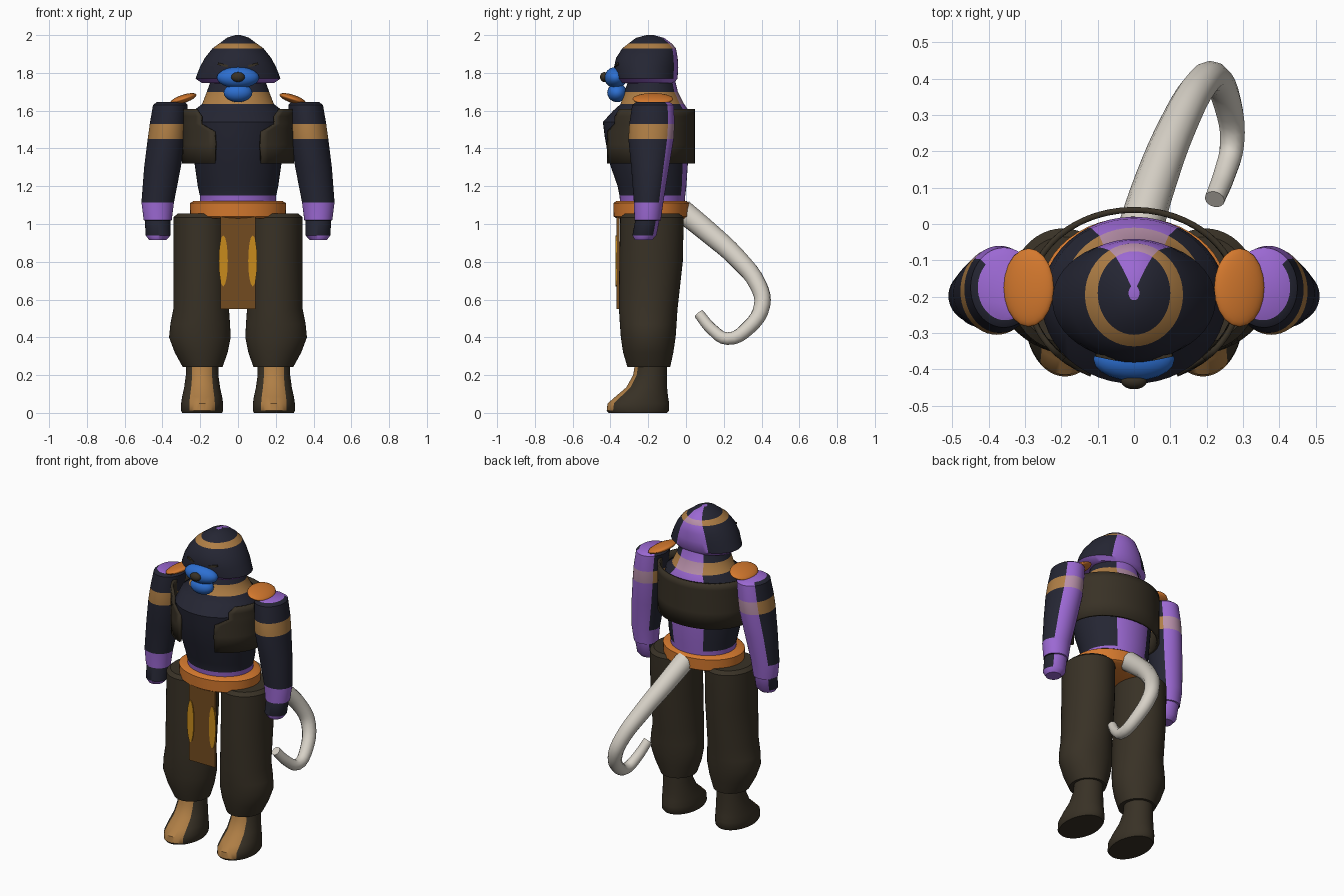
import bpy, bmesh, math
from mathutils import Vector

cube = bpy.data.objects.get("Cube")
if cube:
    bpy.data.objects.remove(cube)

COLOURS = {
    "navy": (.018, .019, .033), "purple": (.33, .14, .65), "tan": (.43, .21, .06),
    "orange": (.66, .19, .027), "dark_brown": (.04, .031, .019),
    "cloth_brown": (.17, .07, .014), "yellow": (.58, .26, .012),
    "ivory": (.68, .64, .57), "blue": (.026, .16, .64), "mauve": (.48, .28, .4),
}
MATS = {}
for name, rgb in COLOURS.items():
    m = bpy.data.materials.new(name)
    m.use_nodes = True
    m.diffuse_color = (*rgb, 1)
    bsdf = m.node_tree.nodes["Principled BSDF"]
    bsdf.inputs["Base Color"].default_value = (*rgb, 1)
    bsdf.inputs["Roughness"].default_value = .7
    MATS[name] = m


def smooth(obj):
    bpy.ops.object.select_all(action='DESELECT')
    obj.select_set(True)
    bpy.context.view_layer.objects.active = obj
    bpy.ops.object.shade_smooth_by_angle(angle=math.radians(40))


def finish(name, bm, colours):
    bmesh.ops.recalc_face_normals(bm, faces=bm.faces)
    me = bpy.data.meshes.new(name)
    bm.to_mesh(me)
    bm.free()
    for c in colours:
        me.materials.append(MATS[c])
    obj = bpy.data.objects.new(name, me)
    bpy.context.collection.objects.link(obj)
    smooth(obj)
    return obj


def loft(name, rings, colours, paint=None, side=1, n=48):
    """Skin ellipses (cx, cy, z, rx, ry); paint(z, degrees from the back) picks a colour."""
    bm = bmesh.new()
    loops = []
    for cx, cy, z, rx, ry in rings:
        loops.append([bm.verts.new((side * (cx + rx * math.sin(k * math.tau / n)),
                                    cy + ry * math.cos(k * math.tau / n), z)) for k in range(n)])
    for i in range(len(loops) - 1):
        z = (rings[i][2] + rings[i + 1][2]) / 2
        for k in range(n):
            j = (k + 1) % n
            f = bm.faces.new((loops[i][k], loops[i][j], loops[i + 1][j], loops[i + 1][k]))
            deg = (k + .5) * 360 / n
            if paint:
                f.material_index = colours.index(paint(z, min(deg, 360 - deg)))
    for loop, ring in ((loops[0], rings[0]), (loops[-1], rings[-1])):
        cap = bm.faces.new(loop)
        if paint:
            cap.material_index = colours.index(paint(ring[2], 0))
    return finish(name, bm, colours)


def ball(name, colour, loc, size, rot=(0, 0, 0)):
    bm = bmesh.new()
    bmesh.ops.create_uvsphere(bm, u_segments=20, v_segments=12, radius=1)
    obj = finish(name, bm, [colour])
    obj.location, obj.scale, obj.rotation_euler = loc, size, rot
    return obj


def box(name, colour, loc, size, rot=(0, 0, 0)):
    bm = bmesh.new()
    bmesh.ops.create_cube(bm, size=1)
    obj = finish(name, bm, [colour])
    obj.location, obj.scale, obj.rotation_euler = loc, size, rot
    return obj


# Colour rules: a purple back stripe with paler crossings over tan bands
SUIT = ["navy", "purple", "tan", "mauve"]


def banded(lo, hi, stripe, purple_below=0):
    def paint(z, deg):
        if lo < z < hi:
            return "mauve" if deg < stripe else "tan"
        return "purple" if deg < stripe or z < purple_below else "navy"
    return paint


# Torso and neck
loft("torso", [(0, -.178, 1.10, .2, .17), (0, -.178, 1.15, .202, .174),
               (0, -.18, 1.2, .213, .182), (0, -.197, 1.32, .23, .207),
               (0, -.208, 1.46, .25, .222), (0, -.21, 1.54, .255, .23),
               (0, -.185, 1.6, .235, .2), (0, -.178, 1.635, .19, .168),
               (0, -.185, 1.70, .165, .142), (0, -.18, 1.77, .14, .12)],
     SUIT, banded(1.63, 1.70, 30, 1.15))

# Hooded head
loft("hood", [(0, -.2, 1.745, .13, .11), (0, -.205, 1.746, .19, .142),
              (0, -.21, 1.77, .225, .165), (0, -.211, 1.83, .202, .17),
              (0, -.207, 1.88, .175, .163), (0, -.195, 1.93, .135, .142),
              (0, -.19, 1.955, .1, .115), (0, -.19, 1.985, .06, .075),
              (0, -.19, 2.0, .015, .02)],
     SUIT, banded(1.93, 1.955, 30, 1.76))

# Face
ball("muzzle", "blue", (0, -.372, 1.775), (.112, .06, .056))
ball("chin", "blue", (0, -.365, 1.695), (.076, .052, .05))
ball("nose", "dark_brown", (0, -.432, 1.778), (.036, .023, .026))
for s, label in ((1, "left"), (-1, "right")):
    box(label + "_eye", "dark_brown", (s * .08, -.366, 1.842), (.055, .009, .012),
        (0, -s * .25, s * .2))

# Open vest, each height swept from one front edge round the back to the other
bm = bmesh.new()
rows = []
for z, gap in ((1.32, 25), (1.42, 24), (1.49, 25), (1.53, 42), (1.57, 42), (1.61, 50)):
    row = []
    for k in range(41):
        a = math.radians(gap + (360 - 2 * gap) * k / 40)
        row.append(bm.verts.new((.288 * math.sin(a), -.197 - .236 * math.cos(a), z)))
    rows.append(row)
for lower, upper in zip(rows, rows[1:]):
    for k in range(40):
        bm.faces.new((lower[k], lower[k + 1], upper[k + 1], upper[k]))
vest = finish("vest", bm, ["dark_brown"])
thick = vest.modifiers.new("thickness", 'SOLIDIFY')
thick.thickness = .016
thick.offset = 0

# Belt
loft("belt", [(0, -.183, 1.03, .235, .185), (0, -.183, 1.04, .253, .2),
              (0, -.183, 1.11, .255, .202), (0, -.183, 1.122, .235, .185)], ["orange"])

# Front cloth with side ornaments
box("front_cloth", "cloth_brown", (0, -.36, .795), (.185, .016, .49))
for s, label in ((1, "left"), (-1, "right")):
    bm = bmesh.new()
    bmesh.ops.create_cone(bm, cap_ends=True, segments=16, radius1=1, radius2=1, depth=1)
    trim = finish(label + "_cloth_trim", bm, ["yellow"])
    trim.rotation_euler = (math.pi / 2, 0, 0)
    trim.scale = (.024, .135, .008)
    trim.location = (s * .078, -.37, .805)


def arm_paint(z, deg):
    if 1.02 < z < 1.115 or z < .935:
        return "purple"
    return banded(1.45, 1.53, 42)(z, deg)


def boot_paint(z, deg):
    return "tan" if z > .012 and deg > 142 else "dark_brown"


for s, label in ((1, "left"), (-1, "right")):
    # Arm, cuff and hand
    loft(label + "_arm", [(.355, -.175, 1.645, .075, .09), (.358, -.175, 1.63, .092, .11),
                          (.37, -.18, 1.53, .097, .12), (.378, -.185, 1.45, .1, .12),
                          (.4, -.19, 1.3, .097, .1), (.425, -.198, 1.115, .086, .078),
                          (.425, -.203, 1.02, .074, .07), (.425, -.205, 1.018, .068, .064),
                          (.423, -.22, .94, .066, .064), (.425, -.225, .915, .045, .045)],
         SUIT, arm_paint, s)
    ball(label + "_shoulder_pad", "orange", (s * .29, -.175, 1.662), (.073, .108, .022),
         (0, s * .32, 0))
    # Baggy trouser leg
    loft(label + "_leg", [(.195, -.18, 1.055, .125, .145), (.195, -.18, 1.035, .147, .168),
                          (.195, -.185, .8, .147, .168), (.195, -.2, .55, .147, .155),
                          (.2, -.2, .47, .158, .15), (.202, -.2, .4, .163, .145),
                          (.195, -.2, .32, .14, .133), (.187, -.197, .242, .105, .113)],
         ["dark_brown"], None, s)
    # Boot with a pale front panel
    loft(label + "_boot", [(.19, -.255, 0, .105, .155), (.19, -.255, .012, .111, .165),
                           (.19, -.252, .05, .111, .163), (.19, -.235, .085, .106, .14),
                           (.19, -.208, .135, .095, .108), (.19, -.19, .2, .086, .09),
                           (.19, -.185, .26, .086, .085)],
         ["dark_brown", "tan"], boot_paint, s)

# Curling tail
curve = bpy.data.curves.new("tail", 'CURVE')
curve.dimensions = '3D'
curve.bevel_depth = 1
curve.bevel_resolution = 4
curve.use_fill_caps = True
curve.resolution_u = 4
path = [(.015, -.02, 1.07, .062), (.06, .12, .955, .058), (.12, .27, .82, .052),
        (.185, .385, .67, .046), (.22, .403, .57, .043), (.258, .33, .45, .039),
        (.27, .22, .393, .034), (.25, .14, .44, .031), (.222, .068, .525, .028)]
spline = curve.splines.new('BEZIER')
spline.bezier_points.add(len(path) - 1)
for p, (x, y, z, r) in zip(spline.bezier_points, path):
    p.co = Vector((x, y, z))
    p.radius = r
    p.handle_left_type = p.handle_right_type = 'AUTO'
curve.materials.append(MATS["ivory"])
tail = bpy.data.objects.new("tail", curve)
bpy.context.collection.objects.link(tail)
